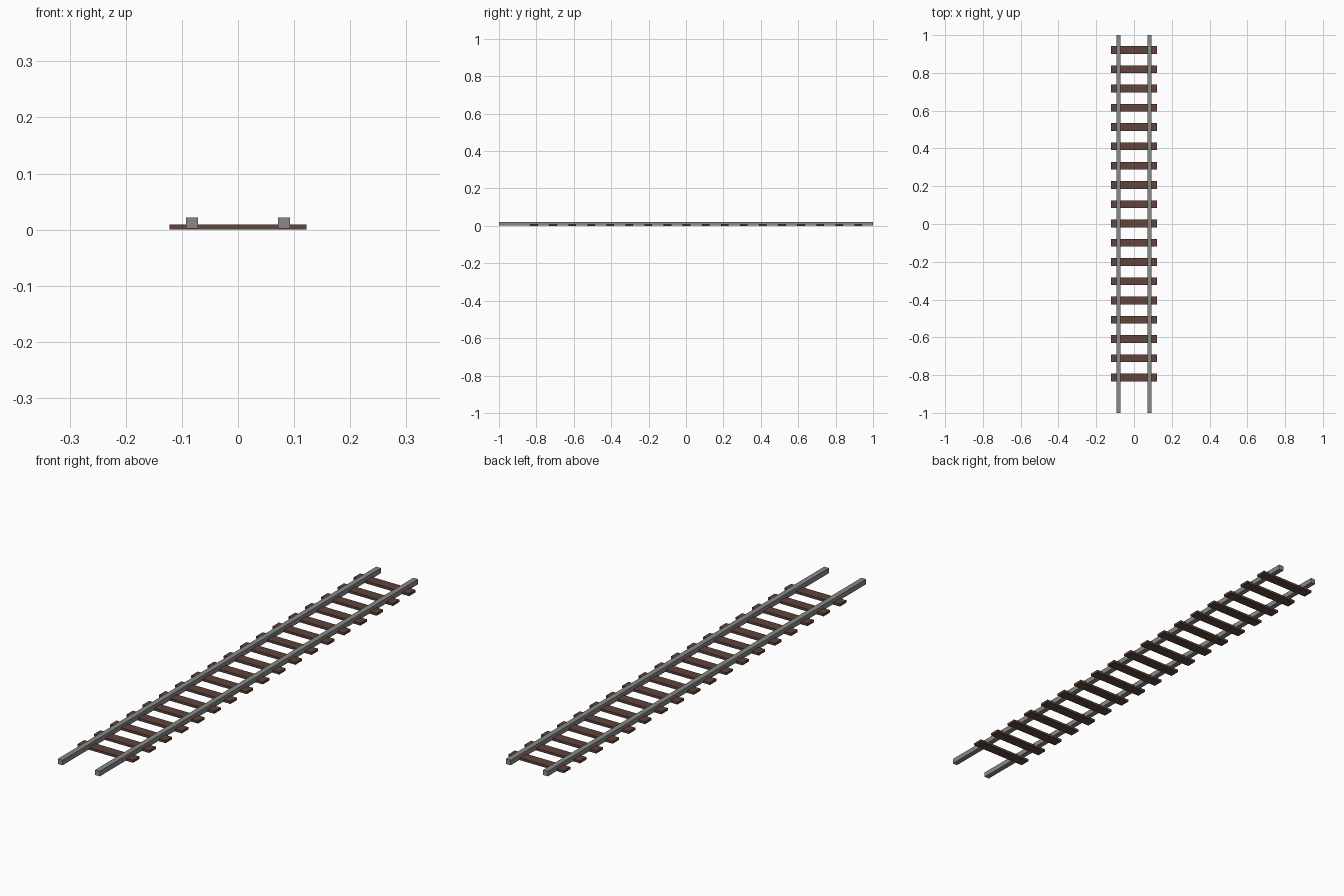
import bpy

if "Cube" in bpy.data.objects:
    bpy.data.objects.remove(bpy.data.objects["Cube"])

def material(name, rgb):
    m = bpy.data.materials.new(name)
    m.diffuse_color = (*rgb, 1.0)
    m.use_nodes = True
    m.node_tree.nodes["Principled BSDF"].inputs["Base Color"].default_value = m.diffuse_color
    return m

steel = material("rail grey", (0.25, 0.25, 0.25))
wood = material("sleeper brown", (0.115, 0.058, 0.043))

def box(name, x, y, z, mat):
    """Box from (min, max) ranges on each axis."""
    bpy.ops.mesh.primitive_cube_add(size=1, location=[sum(r) / 2 for r in (x, y, z)])
    ob = bpy.context.object
    ob.name = name
    ob.scale = [r[1] - r[0] for r in (x, y, z)]
    bpy.ops.object.transform_apply(location=False, rotation=False, scale=True)
    ob.data.materials.append(mat)
    return ob

# two rails running along y, sunk into the sleepers
for side, cx in (("left", -0.082), ("right", 0.082)):
    box(f"rail_{side}", (cx - 0.0105, cx + 0.0105), (-1, 1), (0.002, 0.022), steel)

# evenly spaced sleepers
COUNT, FIRST, PITCH = 18, -0.813, 0.102
for i in range(COUNT):
    cy = FIRST + i * PITCH
    box(f"sleeper_{i + 1:02d}", (-0.122, 0.122), (cy - 0.0205, cy + 0.0205), (0, 0.0095), wood)
